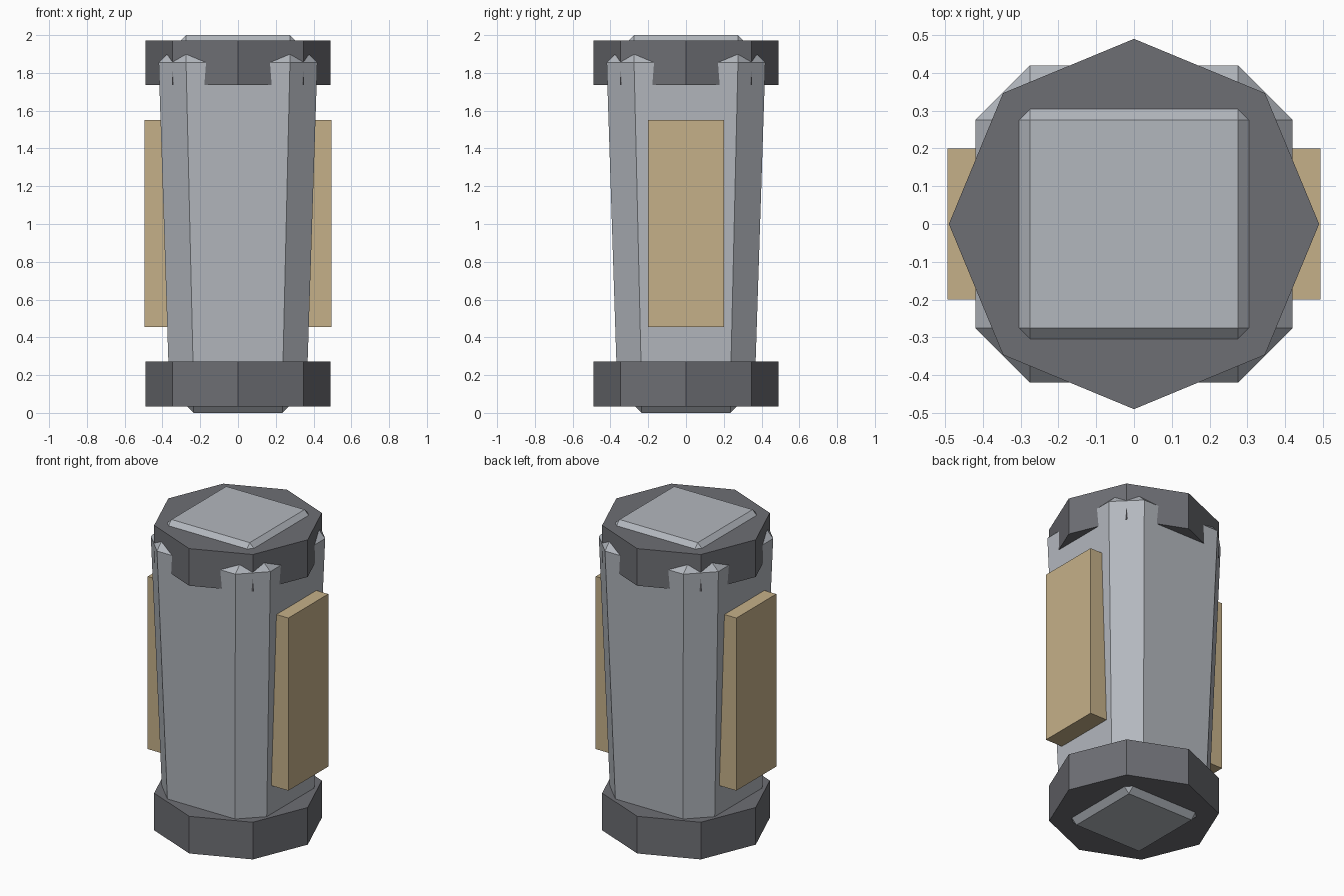
import bpy
import bmesh
from math import radians

cube = bpy.data.objects.get("Cube")
if cube:
    bpy.data.objects.remove(cube, do_unlink=True)


def make_material(name, rgb):
    mat = bpy.data.materials.new(name)
    mat.use_nodes = True
    colour = (*rgb, 1.0)
    mat.diffuse_color = colour
    mat.node_tree.nodes["Principled BSDF"].inputs["Base Color"].default_value = colour
    return mat


def make_object(name, bm, mat):
    bmesh.ops.recalc_face_normals(bm, faces=bm.faces)
    mesh = bpy.data.meshes.new(name)
    bm.to_mesh(mesh)
    bm.free()
    mesh.materials.append(mat)
    obj = bpy.data.objects.new(name, mesh)
    bpy.context.collection.objects.link(obj)
    return obj


light_metal = make_material("light_grey_metal", (0.45, 0.475, 0.515))
dark_metal = make_material("dark_grey_metal", (0.155, 0.158, 0.175))
tan = make_material("tan_panel", (0.56, 0.435, 0.25))

# Tapered body: a box with every edge and corner chamfered
bm = bmesh.new()
for flat, outer, z_end, z_side in ((0.235, 0.364, 0.0, 0.13), (0.275, 0.42, 2.0, 1.855)):
    for sx in (-1, 1):
        for sy in (-1, 1):
            for x, y, z in ((flat, flat, z_end), (outer, flat, z_side), (flat, outer, z_side)):
                bm.verts.new((sx * x, sy * y, z))
bmesh.ops.convex_hull(bm, input=bm.verts)
bmesh.ops.dissolve_limit(bm, angle_limit=radians(0.5), verts=bm.verts, edges=bm.edges)
make_object("body", bm, light_metal)

# Octagonal end collars, corners on the axes
for name, z in (("bottom_collar", 0.153), ("top_collar", 1.853)):
    bm = bmesh.new()
    bmesh.ops.create_cone(bm, cap_ends=True, segments=8, radius1=0.49, radius2=0.49, depth=0.236)
    bmesh.ops.translate(bm, verts=bm.verts, vec=(0, 0, z))
    make_object(name, bm, dark_metal)

# Raised side panels
for name, side in (("left_panel", 1), ("right_panel", -1)):
    bm = bmesh.new()
    bmesh.ops.create_cube(bm, size=1)
    bmesh.ops.scale(bm, verts=bm.verts, vec=(0.195, 0.4, 1.096))
    bmesh.ops.translate(bm, verts=bm.verts, vec=(side * 0.3965, 0, 1.003))
    make_object(name, bm, tan)
